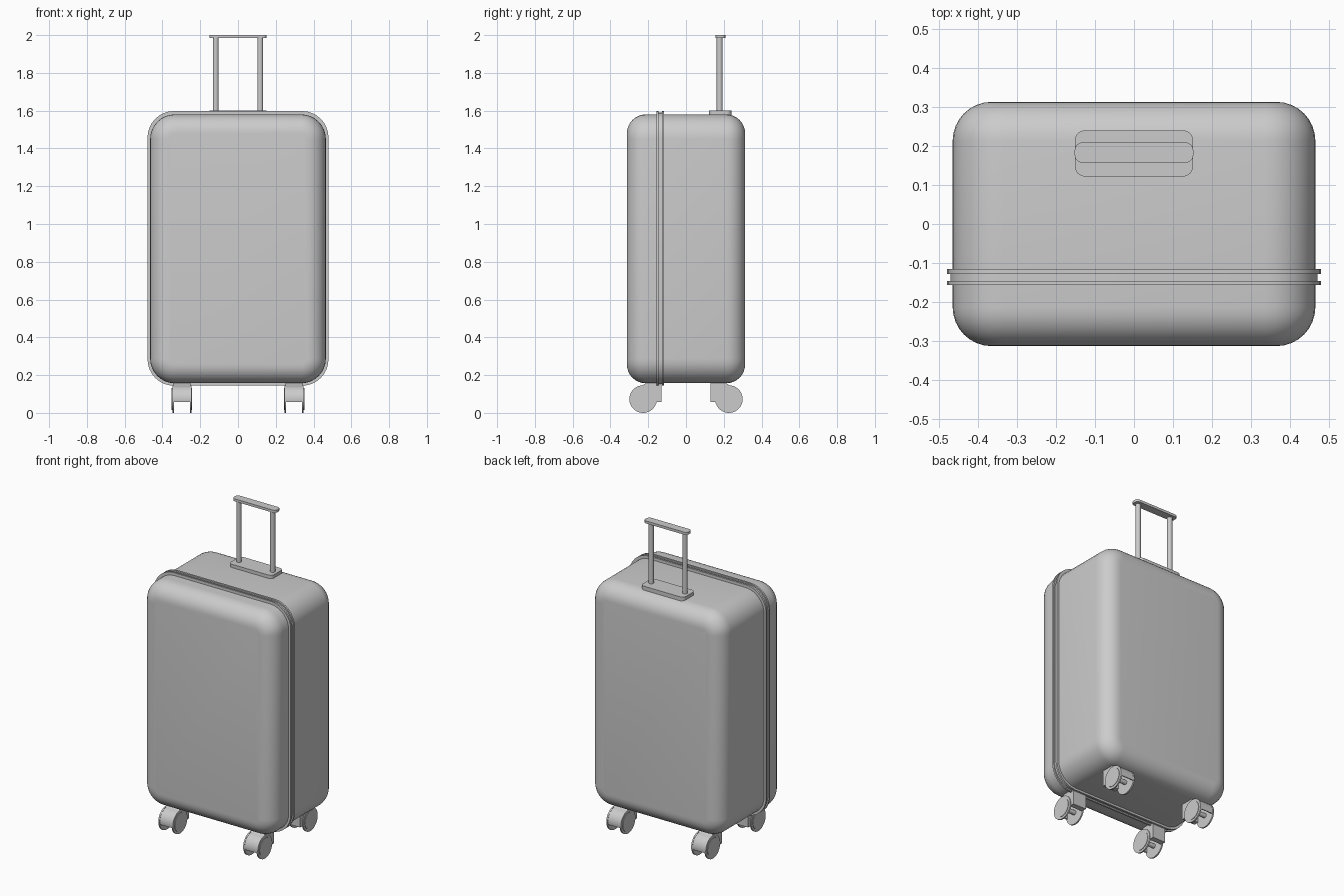
import bpy, bmesh, math
from mathutils import Vector

if "Cube" in bpy.data.objects:
    bpy.data.objects.remove(bpy.data.objects["Cube"], do_unlink=True)

grey = bpy.data.materials.new("light_grey")
grey.use_nodes = True
grey.diffuse_color = (0.6, 0.6, 0.6, 1)
grey.node_tree.nodes["Principled BSDF"].inputs["Base Color"].default_value = (0.6, 0.6, 0.6, 1)


def finish(name, bm, angle=35):
    bmesh.ops.recalc_face_normals(bm, faces=bm.faces)
    mesh = bpy.data.meshes.new(name)
    bm.to_mesh(mesh)
    bm.free()
    mesh.materials.append(grey)
    obj = bpy.data.objects.new(name, mesh)
    bpy.context.collection.objects.link(obj)
    bpy.ops.object.select_all(action="DESELECT")
    obj.select_set(True)
    bpy.context.view_layer.objects.active = obj
    bpy.ops.object.shade_smooth_by_angle(angle=math.radians(angle))
    return obj


def loft(bm, loops):
    """Skin equal closed loops of points and cap both ends."""
    rings = [[bm.verts.new(p) for p in loop] for loop in loops]
    n = len(rings[0])
    for a, b in zip(rings, rings[1:]):
        for i in range(n):
            j = (i + 1) % n
            bm.faces.new((a[i], a[j], b[j], b[i]))
    bm.faces.new(rings[0][::-1])
    bm.faces.new(rings[-1])


def rounded_rect(hw, hh, r, steps=8):
    pts = []
    for k, (sx, sy) in enumerate(((1, 1), (-1, 1), (-1, -1), (1, -1))):
        for s in range(steps + 1):
            a = math.pi / 2 * (k + s / steps)
            pts.append((sx * (hw - r) + r * math.cos(a), sy * (hh - r) + r * math.sin(a)))
    return pts


def slab(name, hw, hh, r, layers, place):
    """Stack rounded rectangles; layers are (inset, depth)."""
    bm = bmesh.new()
    loft(bm, [[place(u, v, d) for u, v in rounded_rect(hw - i, hh - i, r - i)] for i, d in layers])
    return finish(name, bm)


def cylinder(bm, a, b, r, sides=32):
    a, b = Vector(a), Vector(b)
    axis = b - a
    turn = axis.to_track_quat("Z", "Y").to_matrix()
    circle = [turn @ Vector((r * math.cos(2 * math.pi * i / sides), r * math.sin(2 * math.pi * i / sides), 0))
              for i in range(sides)]
    loft(bm, [[a + c for c in circle], [b + c for c in circle]])


# Shell with rounded front and back edges
DEPTH, EDGE = 0.313, 0.1
quarter = [(EDGE * (1 - math.sin(t)), EDGE * (1 - math.cos(t)))
           for t in (math.pi / 2 * k / 8 for k in range(9))]
front_layers = [(inset, -DEPTH + d) for inset, d in quarter]
back_layers = [(inset, -d) for inset, d in reversed(front_layers)]
slab("shell", 0.465, 0.7115, 0.13, front_layers + back_layers,
     lambda u, v, d: (u, d, 0.8685 + v))

# Seam band: two rims with a groove between
slab("seam_band", 0.479, 0.727, 0.14,
     [(0.04, -0.157), (0, -0.157), (0, -0.146), (0.008, -0.146),
      (0.008, -0.128), (0, -0.128), (0, -0.116), (0.04, -0.116)],
     lambda u, v, d: (u, d, 0.871 + v))

# Telescopic handle
slab("handle_base", 0.151, 0.059, 0.025, [(0, 1.57), (0, 1.601)],
     lambda u, v, d: (u, 0.181 + v, d))
slab("handle_grip", 0.152, 0.026, 0.02, [(0, 1.984), (0, 2.0)],
     lambda u, v, d: (u, 0.183 + v, d))
for side, label in ((1, "left"), (-1, "right")):
    bm = bmesh.new()
    cylinder(bm, (side * 0.118, 0.178, 1.59), (side * 0.118, 0.178, 1.99), 0.0155, 24)
    finish(label + "_handle_post", bm)

# Casters: hooded fork, axle and a pair of thin wheels
HUB, RADIUS = 0.073, 0.073


def arc(r, start, end, n=14):
    return [(r * math.cos(math.radians(start + (end - start) * i / n)),
             HUB + r * math.sin(math.radians(start + (end - start) * i / n))) for i in range(n + 1)]


hood = ([(-0.096, 0.058), (-0.096, 0.162), (-0.02, 0.162)]
        + arc(0.071, 85, -12) + arc(0.063, -12, 160) + [(-0.062, 0.058)])

for sx, lr in ((1, "left"), (-1, "right")):
    for sy, fb in ((-1, "front"), (1, "back")):
        cx, cy = sx * 0.297, sy * 0.227
        prefix = fb + "_" + lr
        bm = bmesh.new()
        loft(bm, [[(cx + dx, cy + sy * u, z) for u, z in hood] for dx in (-0.046, 0.046)])
        finish(prefix + "_caster_hood", bm)

        bm = bmesh.new()
        cylinder(bm, (cx - 0.045, cy, HUB), (cx + 0.045, cy, HUB), 0.014, 20)
        finish(prefix + "_axle", bm)

        bm = bmesh.new()
        for s in (-1, 1):
            cylinder(bm, (cx + s * 0.042, cy, HUB), (cx + s * 0.051, cy, HUB), RADIUS, 40)
            cylinder(bm, (cx + s * 0.05, cy, HUB), (cx + s * 0.054, cy, HUB), 0.058, 40)
        finish(prefix + "_wheels", bm)
